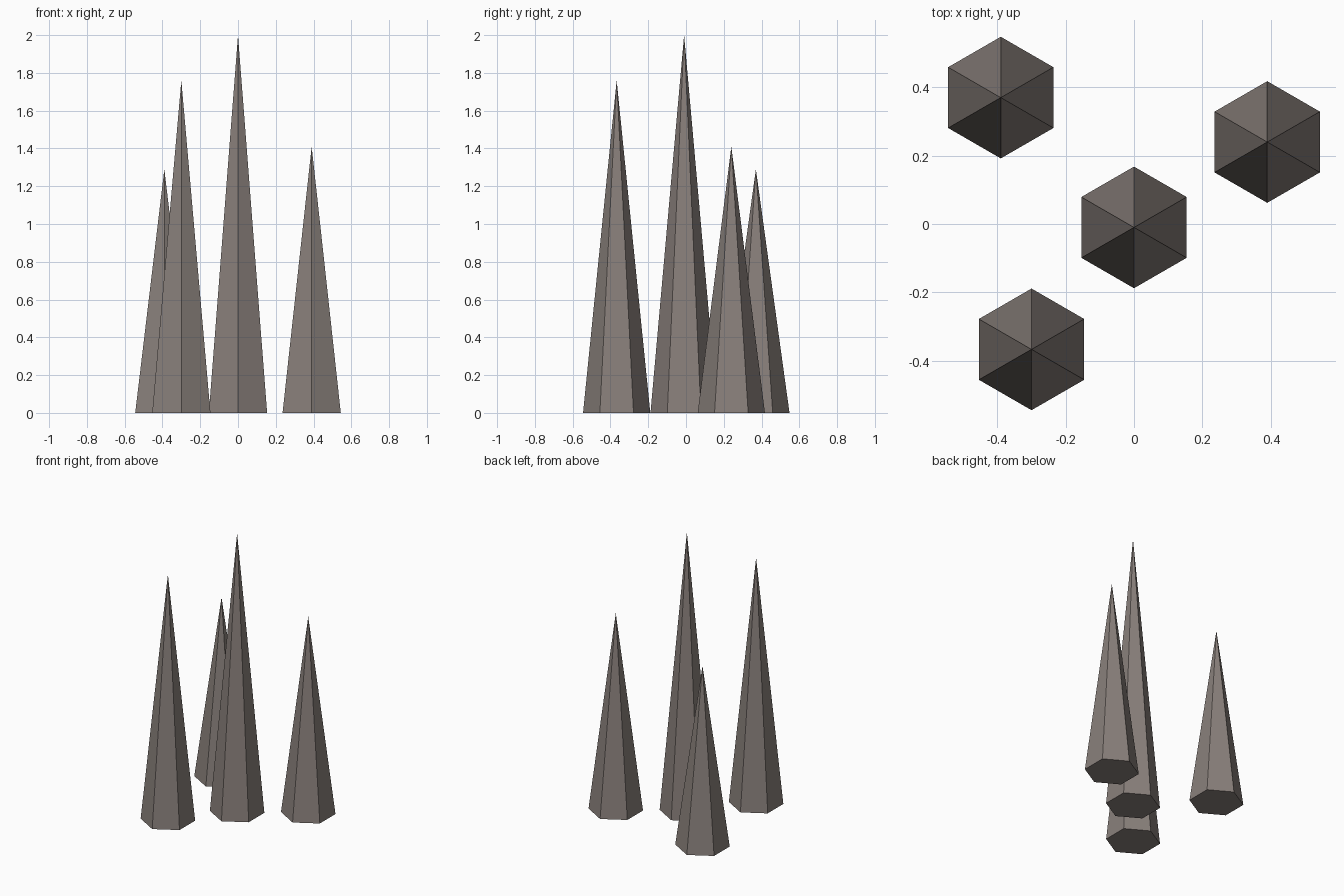
import bpy

cube = bpy.data.objects.get("Cube")
if cube:
    bpy.data.objects.remove(cube, do_unlink=True)

# Warm grey stone
stone = bpy.data.materials.new("warm_grey_stone")
stone.use_nodes = True
colour = (0.25, 0.215, 0.198, 1.0)
stone.diffuse_color = colour
stone.node_tree.nodes["Principled BSDF"].inputs["Base Color"].default_value = colour

RADIUS = 0.178


def spike(name, x, y, height):
    """Six-sided pointed spike standing on the ground, a corner facing front."""
    bpy.ops.mesh.primitive_cone_add(vertices=6, radius1=RADIUS, radius2=0,
                                    depth=height, location=(x, y, height / 2))
    obj = bpy.context.object
    obj.name = name
    obj.data.materials.append(stone)


# Four spikes of different heights
spike("centre_spike", 0.0, -0.01, 2.0)
spike("front_right_spike", -0.30, -0.367, 1.76)
spike("back_left_spike", 0.39, 0.24, 1.41)
spike("back_right_spike", -0.39, 0.37, 1.29)
